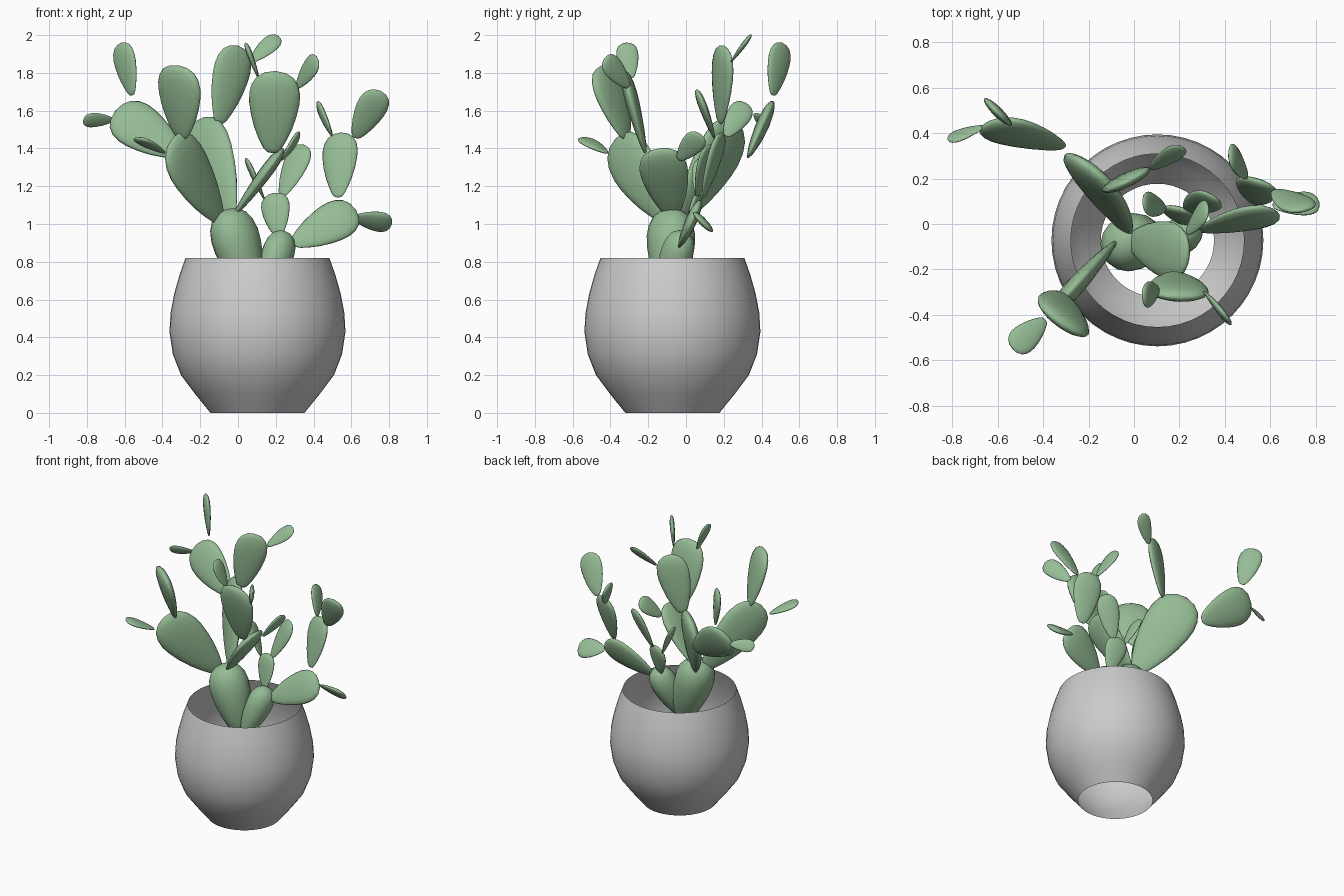
import bpy, bmesh, math
from mathutils import Vector

green = bpy.data.materials.new("cactus_green")
green.diffuse_color = (0.30, 0.50, 0.30, 1)


def finish(name, bm, angle, mat=None):
    """Turn a bmesh into a smooth shaded object."""
    me = bpy.data.meshes.new(name)
    bmesh.ops.recalc_face_normals(bm, faces=bm.faces)
    bm.to_mesh(me)
    bm.free()
    ob = bpy.data.objects.new(name, me)
    bpy.context.collection.objects.link(ob)
    if mat:
        me.materials.append(mat)
    bpy.ops.object.select_all(action='DESELECT')
    ob.select_set(True)
    bpy.context.view_layer.objects.active = ob
    bpy.ops.object.shade_smooth_by_angle(angle=math.radians(angle))
    return ob


# pot: thin open shell, bare rim and open bottom
POT = [(0.249, 0), (0.33, 0.10), (0.405, 0.20), (0.448, 0.31), (0.466, 0.43),
       (0.460, 0.53), (0.441, 0.63), (0.413, 0.73), (0.381, 0.82)]
bm = bmesh.new()
N = 48
rings = [[bm.verts.new((0.103 + r * math.cos(2 * math.pi * i / N),
                        -0.072 + r * math.sin(2 * math.pi * i / N), z))
          for i in range(N)] for r, z in POT]
for a, b in zip(rings, rings[1:]):
    for i in range(N):
        j = (i + 1) % N
        bm.faces.new((a[i], a[j], b[j], b[i]))
finish("pot", bm, 40)

# pad outline: distance from base to tip, share of full width
OUTLINE = [(0.012, 0.20), (0.06, 0.36), (0.16, 0.54), (0.30, 0.74), (0.45, 0.89),
           (0.60, 0.985), (0.72, 1.0), (0.83, 0.92), (0.92, 0.73), (0.975, 0.43)]


def pad(name, base, tip, width, normal, thick=0.27):
    """Flattened egg-shaped pad; normal is the flat side's direction."""
    base, tip = Vector(base), Vector(tip)
    d = (tip - base).normalized()
    n = Vector(normal)
    n = (n - d * n.dot(d)).normalized()
    w = n.cross(d)
    bm = bmesh.new()
    S = 16
    loops = []
    for t, f in OUTLINE:
        c = base.lerp(tip, t)
        loops.append([bm.verts.new(
            c + w * (width / 2 * f * math.cos(2 * math.pi * i / S))
              + n * (width / 2 * thick * f * math.sin(2 * math.pi * i / S)))
            for i in range(S)])
    start, end = bm.verts.new(base), bm.verts.new(tip)
    for i in range(S):
        j = (i + 1) % S
        for a, b in zip(loops, loops[1:]):
            bm.faces.new((a[i], a[j], b[j], b[i]))
        bm.faces.new((start, loops[0][j], loops[0][i]))
        bm.faces.new((end, loops[-1][i], loops[-1][j]))
    finish(name, bm, 80, green)


# two thick stems standing in the pot
pad("main_stem", (0.09, -0.08, 0.58), (-0.06, -0.08, 1.08), 0.27, (0.7, -0.7, 0), 0.9)
pad("side_stem", (0.13, -0.13, 0.60), (0.25, -0.01, 0.96), 0.18, (0.7, -0.7, 0), 0.9)

# front left branch
pad("front_left_pad", (-0.09, -0.09, 1.02), (-0.35, -0.375, 1.45), 0.30, (0.76, -0.65, 0))
pad("front_left_upper_pad", (-0.30, -0.315, 1.45), (-0.315, -0.445, 1.84), 0.275, (0.6, 0.8, 0.25))
pad("front_left_bud", (-0.39, -0.42, 1.375), (-0.535, -0.55, 1.455), 0.125, (0.35, 0.3, 0.9))

# back left branch
pad("back_left_pad", (-0.04, -0.03, 1.03), (-0.23, 0.275, 1.54), 0.34, (0.62, 0.73, -0.19))
pad("back_left_outer_pad", (-0.31, 0.335, 1.37), (-0.65, 0.44, 1.60), 0.26, (0.05, 0.91, -0.41))
pad("back_left_side_bud", (-0.66, 0.43, 1.55), (-0.82, 0.37, 1.55), 0.09, (0.3, 0.8, 0.4))
pad("back_left_top_bud", (-0.56, 0.46, 1.68), (-0.62, 0.51, 1.96), 0.16, (0.70, 0.68, 0))
pad("back_middle_pad", (-0.10, 0.18, 1.53), (0.00, 0.20, 1.945), 0.22, (-0.47, 0.88, 0))
pad("back_middle_bud", (0.07, 0.24, 1.86), (0.215, 0.34, 1.995), 0.10, (0, -0.8, 0.6))

# right-leaning branch
pad("middle_pad", (-0.025, -0.07, 1.04), (0.24, -0.14, 1.40), 0.255, (-0.8, 0, 0.6))
pad("middle_upper_pad", (0.18, -0.215, 1.375), (0.20, -0.325, 1.81), 0.27, (0.05, 0.95, 0.25))
pad("middle_right_bud", (0.31, -0.30, 1.725), (0.42, -0.43, 1.88), 0.12, (0.83, 0.55, 0))
pad("middle_left_bud", (0.11, -0.29, 1.77), (0.04, -0.32, 1.96), 0.115, (0.93, 0, 0.35))
pad("middle_back_bud", (0.23, -0.04, 1.34), (0.325, 0.08, 1.475), 0.12, (0.85, -0.2, -0.45))

# low right branch on the side stem
pad("right_pad", (0.29, -0.03, 0.895), (0.625, 0.055, 1.075), 0.225, (-0.05, 0.91, -0.41))
pad("right_tip_bud", (0.61, 0.08, 1.035), (0.815, 0.095, 1.00), 0.145, (0, 0.7, 0.7))
pad("right_upper_pad", (0.53, 0.09, 1.14), (0.545, 0.19, 1.485), 0.195, (0.3, 0.9, -0.3))
pad("right_top_bud", (0.62, 0.15, 1.455), (0.755, 0.06, 1.705), 0.165, (0, 0.88, 0.48))
pad("right_back_bud", (0.50, 0.21, 1.465), (0.42, 0.32, 1.64), 0.13, (0.92, 0.15, 0.35))

# small upright branch on the side stem
pad("small_pad", (0.215, 0.00, 0.935), (0.19, 0.07, 1.165), 0.155, (0.25, 0.9, -0.3))
pad("small_right_pad", (0.23, 0.06, 1.145), (0.35, 0.12, 1.42), 0.15, (0.45, 0.85, -0.3))
pad("small_left_bud", (0.14, 0.07, 1.13), (0.04, 0.095, 1.35), 0.11, (0.93, 0.1, 0.35))
